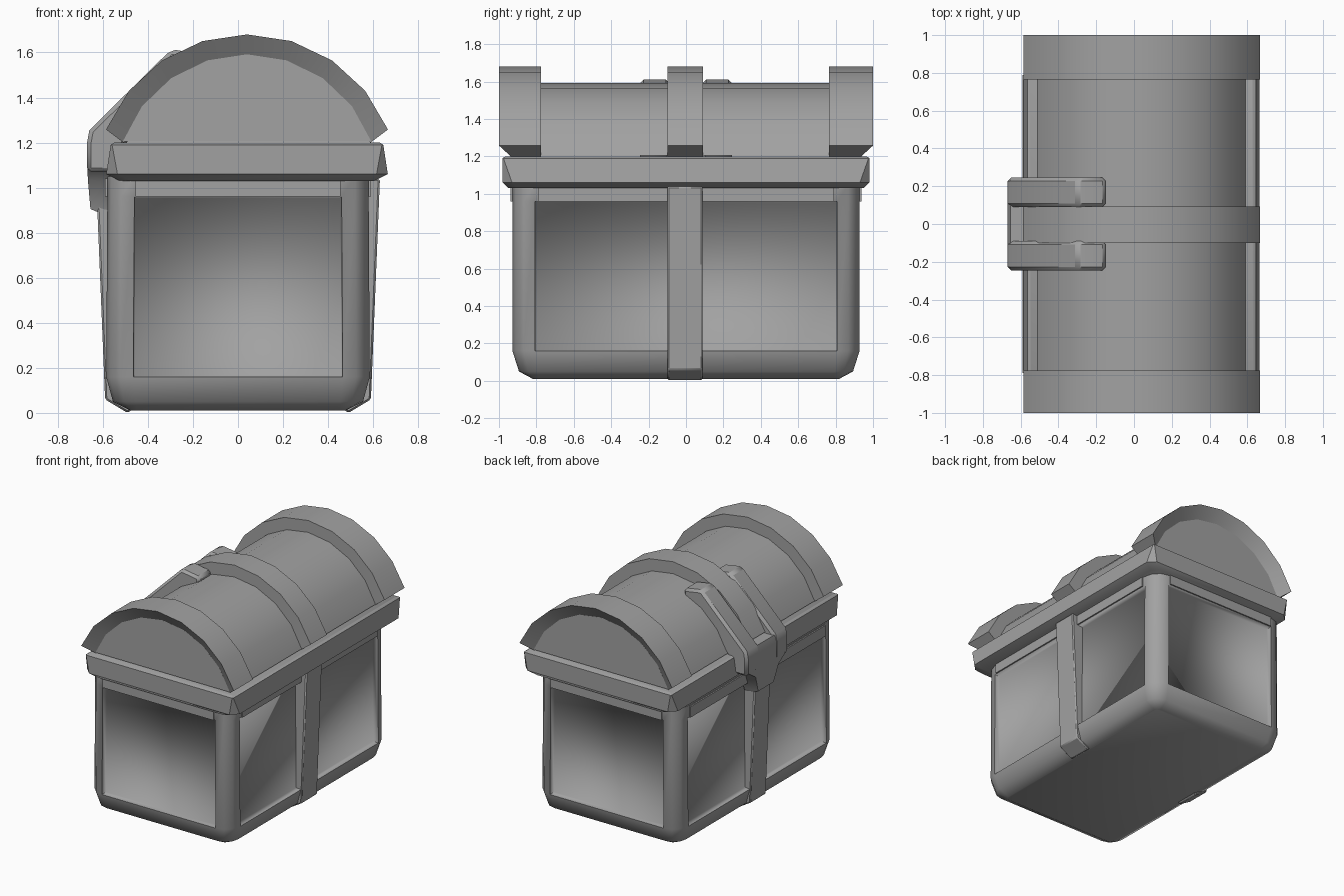
import bpy, bmesh
from math import sin, cos, radians, pi

if "Cube" in bpy.data.objects:
    bpy.data.objects.remove(bpy.data.objects["Cube"], do_unlink=True)

grey = bpy.data.materials.new("plain grey")
grey.use_nodes = True
colour = (0.36, 0.36, 0.36, 1)
grey.diffuse_color = colour
grey.node_tree.nodes["Principled BSDF"].inputs["Base Color"].default_value = colour

LID_X = 0.04                 # the lid sits slightly off centre
ARC_Z = 1.005                # centre height of the lid arch


def finish(name, bm, bevel=0, angle=40):
    bmesh.ops.recalc_face_normals(bm, faces=bm.faces)
    mesh = bpy.data.meshes.new(name)
    bm.to_mesh(mesh)
    bm.free()
    ob = bpy.data.objects.new(name, mesh)
    bpy.context.collection.objects.link(ob)
    mesh.materials.append(grey)
    bpy.ops.object.select_all(action='DESELECT')
    ob.select_set(True)
    bpy.context.view_layer.objects.active = ob
    if bevel:
        mod = ob.modifiers.new("soft edges", 'BEVEL')
        mod.width = bevel
        mod.segments = 1
        mod.angle_limit = radians(40)
    bpy.ops.object.shade_smooth_by_angle(angle=radians(angle))
    return ob


def loft(rings):
    """Skin a stack of equal rings and cap both ends."""
    bm = bmesh.new()
    loops = [[bm.verts.new(p) for p in ring] for ring in rings]
    for low, high in zip(loops, loops[1:]):
        for i in range(len(low)):
            j = (i + 1) % len(low)
            bm.faces.new((low[i], low[j], high[j], high[i]))
    bm.faces.new(loops[0])
    bm.faces.new(loops[-1])
    return bm


def prism(name, outline, y0, y1, bevel=0):
    """Extrude an x-z outline along y."""
    bm = loft([[(x, y, z) for x, z in outline] for y in (y0, y1)])
    return finish(name, bm, bevel)


def rounded(hx, hy, r, z, cx=0, steps=3):
    ring = []
    for q, (sx, sy) in enumerate([(1, 1), (-1, 1), (-1, -1), (1, -1)]):
        for k in range(steps + 1):
            a = pi / 2 * (q + k / steps)
            ring.append((cx + sx * (hx - r) + r * cos(a),
                         sy * (hy - r) + r * sin(a), z))
    return ring


def box(name, x, y, z):
    prism(name, [(x[0], z[0]), (x[1], z[0]), (x[1], z[1]), (x[0], z[1])], *y)


def arch(radius, end):
    """Eight-sided arch, given half opening angle in degrees."""
    return [(LID_X + radius * sin(radians(end * i / 4)),
             ARC_Z + radius * cos(radians(end * i / 4))) for i in range(-4, 5)]


# body with rounded corners, rounded underside and recessed panels
HX, HY, R = 0.585, 0.928, 0.12
bm = loft([rounded(HX - 0.11, HY - 0.11, 0.03, 0.01),
           rounded(HX - 0.03, HY - 0.035, 0.1, 0.05),
           rounded(HX, HY, R, 0.16),
           rounded(HX - 0.005, HY, R, 0.96),
           rounded(HX - 0.005, HY, R, 1.05)])
bmesh.ops.recalc_face_normals(bm, faces=bm.faces)
panels = [f for f in bm.faces
          if f.calc_area() > 0.5 and abs(f.normal.z) < 0.5]
bmesh.ops.inset_individual(bm, faces=panels, thickness=0.008, depth=-0.04)
finish("chest_body", bm, angle=85)

# thin ledges above each panel
for side, word in ((1, "left"), (-1, "right")):
    box(word + "_ledge", sorted((side * 0.5, side * 0.59)), (-0.79, 0.79), (0.96, 1.04))
for side, word in ((1, "back"), (-1, "front")):
    box(word + "_ledge", (-0.455, 0.455), sorted((side * 0.85, side * 0.938)), (0.96, 1.04))

# straps down the two long sides
for side, word in ((1, "left"), (-1, "right")):
    outline = [(0.5, 1.04), (0.63, 1.04), (0.59, 0.06), (0.49, 0), (0.45, 0.03)]
    prism(word + "_strap", [(side * x, z) for x, z in outline], -0.098, 0.088, 0.008)

# lid rim, chamfered at the lower corners and sharp at the top
bm = loft([rounded(hx, hy, r, z, LID_X, 1) for hx, hy, r, z in
           ((0.565, 0.95, 0.05, 1.03), (0.625, 0.98, 0.05, 1.06),
            (0.605, 0.982, 0.006, 1.19), (0.59, 0.965, 0.006, 1.2))])
finish("lid_rim", bm)

# barrel lid
prism("lid_barrel", arch(0.587, 70), -0.94, 0.94)

# raised hoops over the lid; the end ones slope inwards to the barrel ends
for word, y0, y1, in0, in1 in (("front", -1, -0.775, -0.935, -0.775),
                               ("middle", -0.1, 0.092, -0.1, 0.092),
                               ("back", 0.765, 1, 0.765, 0.935)):
    bm = loft([[(ox, y0, oz), (ox, y1, oz), (ix, in1, iz), (ix, in0, iz)]
               for (ox, oz), (ix, iz) in zip(arch(0.675, 68), arch(0.58, 70.5))])
    finish(word + "_hoop", bm)

# hasp on the right side: two tapered arms flanking the middle hoop
arm = [(-0.15, 1.54), (-0.15, 1.59), (-0.27, 1.61), (-0.3, 1.61), (-0.66, 1.255),
       (-0.67, 1.2), (-0.67, 1.07), (-0.5, 1.07), (-0.5, 1.2)]
for side, word in ((1, "back"), (-1, "front")):
    y0, y1 = sorted((side * 0.09, side * 0.245))
    prism(word + "_hasp_arm", arm, y0, y1, 0.018)

# hasp plate joining the arms, and its tapered tongue
prism("hasp_plate", [(-0.5, 1.07), (-0.669, 1.07), (-0.669, 1.2), (-0.655, 1.25), (-0.5, 1.25)],
      -0.11, 0.11)
bm = loft([[(x, y, z) for x, y in ((-0.55, -w), (-0.55, w), (front, w - 0.015), (front, 0.015 - w))]
           for z, w, front in ((0.89, 0.1, -0.62), (0.905, 0.105, -0.655),
                               (1.03, 0.15, -0.666), (1.09, 0.24, -0.669))])
finish("hasp_tongue", bm)
